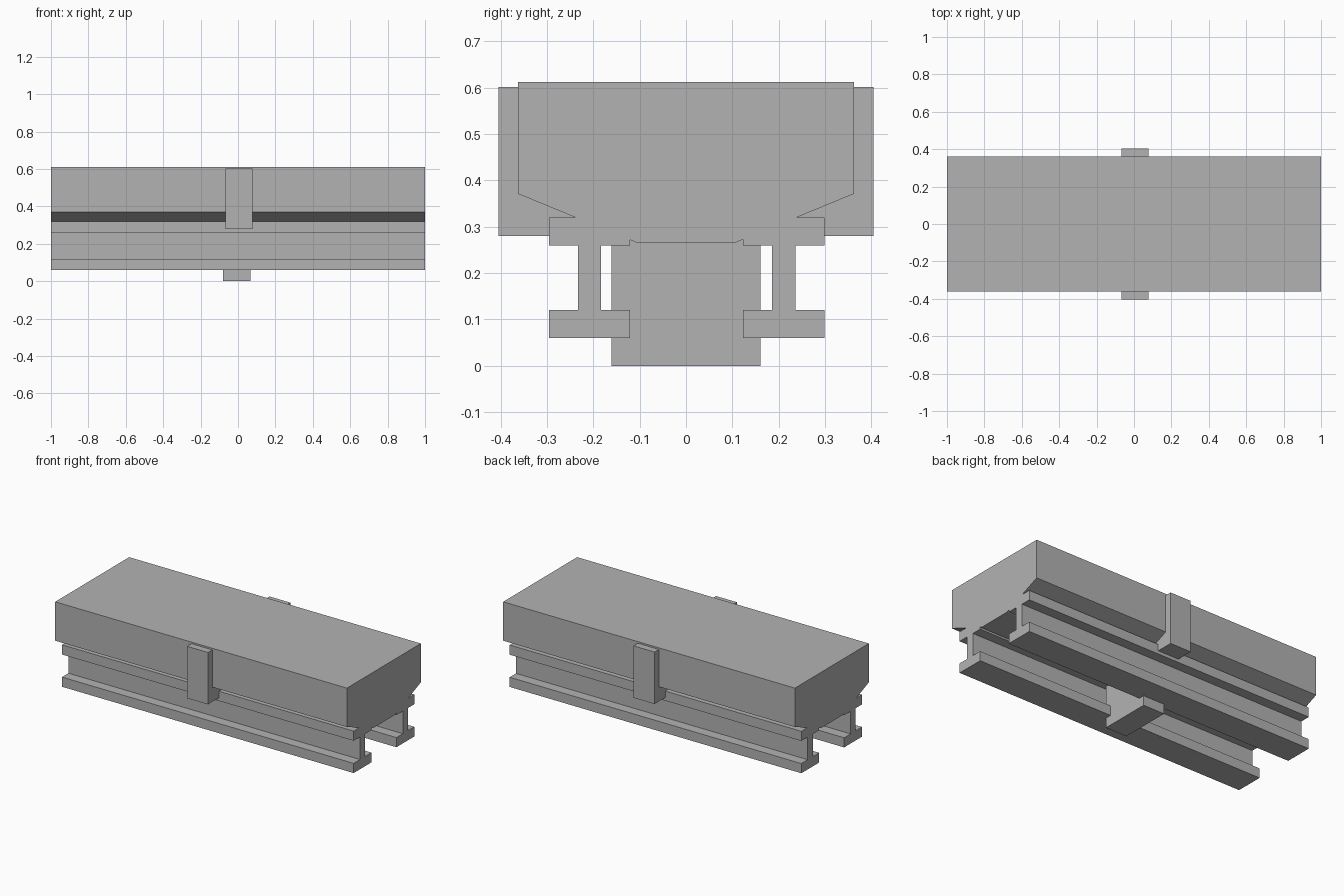
import bpy
import bmesh

cube = bpy.data.objects.get("Cube")
if cube:
    bpy.data.objects.remove(cube, do_unlink=True)

grey = bpy.data.materials.new("plain_grey")
grey.use_nodes = True
colour = (0.45, 0.45, 0.45, 1)
grey.diffuse_color = colour
grey.node_tree.nodes["Principled BSDF"].inputs["Base Color"].default_value = colour


def extrude_along_x(name, outline, x0, x1):
    """Solid made by sweeping a (y, z) outline from x0 to x1."""
    bm = bmesh.new()
    face = bm.faces.new([bm.verts.new((x0, y, z)) for y, z in outline])
    result = bmesh.ops.extrude_face_region(bm, geom=[face])
    moved = [v for v in result["geom"] if isinstance(v, bmesh.types.BMVert)]
    bmesh.ops.translate(bm, verts=moved, vec=(x1 - x0, 0, 0))
    bmesh.ops.recalc_face_normals(bm, faces=bm.faces)
    mesh = bpy.data.meshes.new(name)
    bm.to_mesh(mesh)
    bm.free()
    mesh.materials.append(grey)
    obj = bpy.data.objects.new(name, mesh)
    bpy.context.collection.objects.link(obj)
    return obj


def mirrored(half):
    return half + [(-y, z) for y, z in reversed(half)]


def rectangle(half_width, z0, z1):
    return mirrored([(half_width, z0), (half_width, z1)])


# Upper block with tapered underside
extrude_along_x("upper_block",
                mirrored([(0.107, 0.266), (0.362, 0.371), (0.362, 0.612)]), -1, 1)

# Two I-beams running the full length
flange, web = 0.0875, 0.025
i_beam = mirrored([(flange, 0.06), (flange, 0.12), (web, 0.12),
                   (web, 0.26), (flange, 0.26), (flange, 0.32)])
for name, centre in (("front_beam", -0.208), ("back_beam", 0.211)):
    extrude_along_x(name, [(y + centre, z) for y, z in i_beam], -1, 1)

# Strap whose ends show on both long sides
extrude_along_x("side_strap", rectangle(0.404, 0.28, 0.602), -0.067, 0.077)

# Guide block between the beams
extrude_along_x("guide_block", rectangle(0.161, 0, 0.29), -0.08, 0.066)
